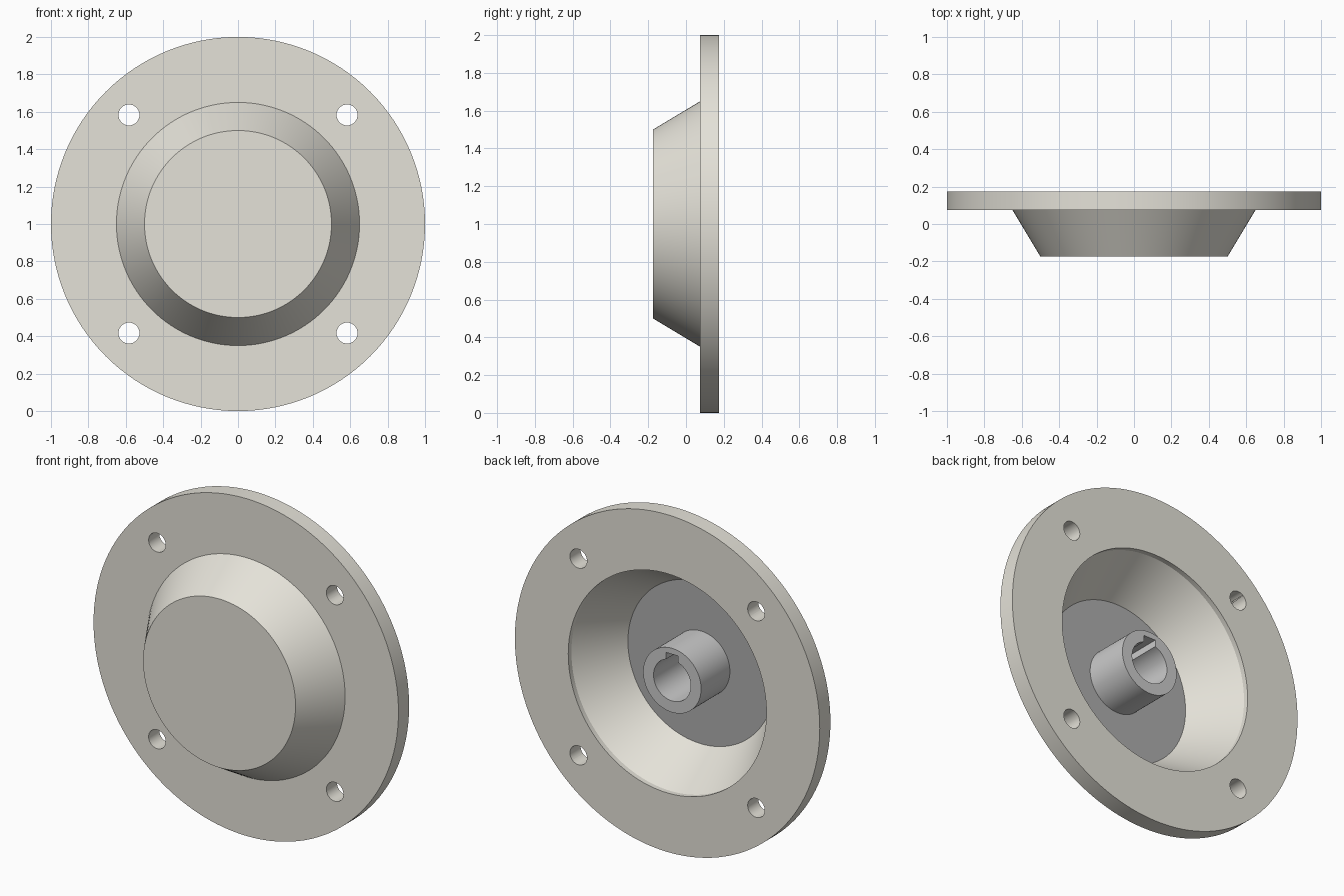
import bpy, bmesh, math
from mathutils import Matrix, Vector

if "Cube" in bpy.data.objects:
    bpy.data.objects.remove(bpy.data.objects["Cube"])

SEG = 128
CZ = 1.0  # height of the axis


def material(name, rgb):
    m = bpy.data.materials.new(name)
    m.diffuse_color = (*rgb, 1)
    m.use_nodes = True
    m.node_tree.nodes["Principled BSDF"].inputs["Base Color"].default_value = m.diffuse_color
    return m


def make_object(name, bm, mats=()):
    bmesh.ops.recalc_face_normals(bm, faces=bm.faces)
    me = bpy.data.meshes.new(name)
    bm.to_mesh(me)
    bm.free()
    ob = bpy.data.objects.new(name, me)
    bpy.context.collection.objects.link(ob)
    for m in mats:
        me.materials.append(m)
    return ob


def lathe(name, profile, mats, face_mats=None):
    """Turn (radius, y) points about the y axis; radius 0 closes to a flat cap."""
    bm = bmesh.new()
    rings = []
    for r, y in profile:
        rings.append([bm.verts.new((r * math.cos(2 * math.pi * i / SEG), y,
                                    CZ + r * math.sin(2 * math.pi * i / SEG)))
                      for i in range(SEG)])
    for a, b in zip(rings, rings[1:]):
        for i in range(SEG):
            j = (i + 1) % SEG
            bm.faces.new((a[i], a[j], b[j], b[i]))
    bm.faces.new(rings[0])
    end = bm.faces.new(rings[-1])
    end.material_index = len(mats) - 1
    return make_object(name, bm, mats)


def cylinder(name, x, z, r, y0, y1, seg, mats=()):
    bm = bmesh.new()
    mat = Matrix.Translation((x, (y0 + y1) / 2, z)) @ Matrix.Rotation(math.pi / 2, 4, 'X')
    bmesh.ops.create_cone(bm, cap_ends=True, segments=seg, radius1=r, radius2=r,
                          depth=y1 - y0, matrix=mat)
    return make_object(name, bm, mats)


def cut(ob, cutters):
    bpy.context.view_layer.objects.active = ob
    for c in cutters:
        mod = ob.modifiers.new("cut", 'BOOLEAN')
        mod.operation, mod.solver, mod.object = 'DIFFERENCE', 'EXACT', c
        bpy.ops.object.modifier_apply(modifier=mod.name)
        bpy.data.objects.remove(c)


def smooth(ob):
    bpy.ops.object.select_all(action='DESELECT')
    ob.select_set(True)
    bpy.context.view_layer.objects.active = ob
    bpy.ops.object.shade_smooth_by_angle(angle=math.radians(25))


beige = material("beige_paint", (0.78, 0.76, 0.69))
dark = material("dark_steel", (0.42, 0.42, 0.42))
steel = material("steel", (0.62, 0.62, 0.62))

# Dished flange: front cap, outer cone, rim, inner cone, dark floor
flange = lathe("dished_flange", [
    (0.50, -0.175), (0.65, 0.075), (1.0, 0.075), (1.0, 0.175),
    (0.65, 0.175), (0.65, 0.145), (0.479, -0.14)], [beige, dark])

# Four bolt holes
cut(flange, [cylinder("hole_cutter", sx * 0.583, CZ + sz * 0.583, 0.056, 0, 0.3, 48)
             for sx in (-1, 1) for sz in (-1, 1)])
smooth(flange)

# Hub with bore and keyway
hub = cylinder("keyed_hub", 0, CZ, 0.19, -0.14, 0.13, 96, [steel])
bore = cylinder("bore_cutter", 0, CZ, 0.122, -0.3, 0.3, 96)
bm = bmesh.new()
bmesh.ops.create_cube(bm, size=1, matrix=Matrix.Translation((0, 0, CZ + 0.105))
                      @ Matrix.Diagonal(Vector((0.08, 0.6, 0.1, 1))))
key = make_object("keyway_cutter", bm)
cut(hub, [bore, key])
smooth(hub)
